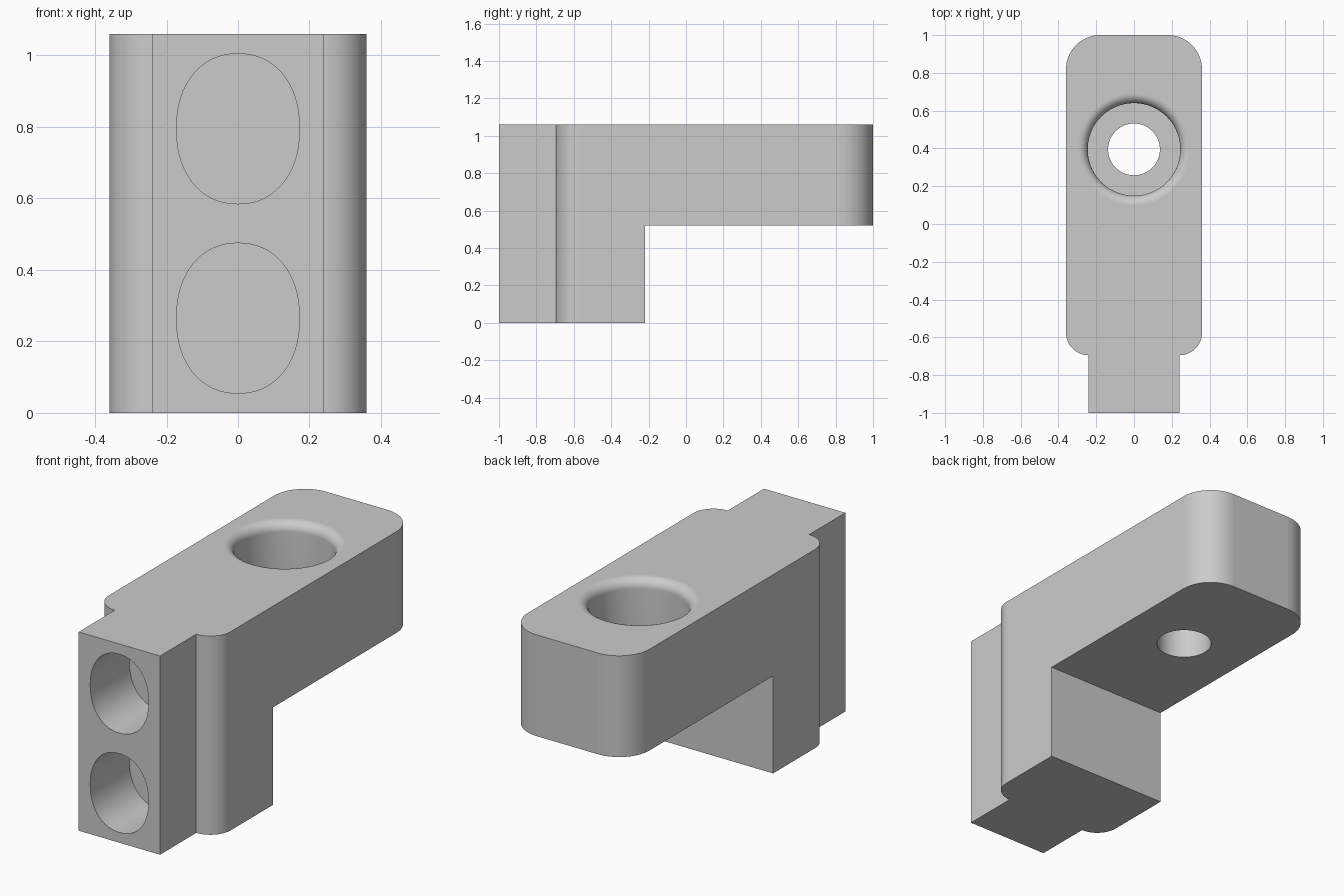
import bpy, bmesh
from math import sin, cos, pi, copysign
from mathutils import Vector

old = bpy.data.objects.get("Cube")
if old:
    bpy.data.objects.remove(old, do_unlink=True)

HEIGHT = 1.06
grey = bpy.data.materials.new("plain_grey")
grey.use_nodes = True
grey.diffuse_color = (0.6, 0.6, 0.6, 1)
grey.node_tree.nodes["Principled BSDF"].inputs["Base Color"].default_value = (0.6, 0.6, 0.6, 1)


def finish(name, bm):
    bmesh.ops.recalc_face_normals(bm, faces=bm.faces)
    mesh = bpy.data.meshes.new(name)
    bm.to_mesh(mesh)
    bm.free()
    mesh.materials.append(grey)
    obj = bpy.data.objects.new(name, mesh)
    bpy.context.collection.objects.link(obj)
    return obj


def prism(name, points, direction):
    """Extrude a closed 3D outline along a direction."""
    bm = bmesh.new()
    face = bm.faces.new([bm.verts.new(p) for p in points])
    result = bmesh.ops.extrude_face_region(bm, geom=[face], use_keep_orig=True)
    verts = [g for g in result["geom"] if isinstance(g, bmesh.types.BMVert)]
    bmesh.ops.translate(bm, verts=verts, vec=direction)
    return finish(name, bm)


def arc(cx, cy, r, start, end, steps=14):
    angles = [start + (end - start) * i / steps for i in range(steps + 1)]
    return [(cx + r * cos(a), cy + r * sin(a)) for a in angles]


def lathe(name, profile, centre_y, steps=72):
    """Spin an (r, z) profile about a vertical axis and cap its ends."""
    bm = bmesh.new()
    rings = [[bm.verts.new((r * cos(2 * pi * i / steps),
                            centre_y + r * sin(2 * pi * i / steps), z))
              for i in range(steps)] for r, z in profile]
    for a, b in zip(rings, rings[1:]):
        for i in range(steps):
            j = (i + 1) % steps
            bm.faces.new((a[i], a[j], b[j], b[i]))
    bm.faces.new(rings[0])
    bm.faces.new(rings[-1])
    return finish(name, bm)


# Bracket body: narrow front tongue, rounded shoulders and rounded back end
half = [(0.24, -1)] + arc(0.24, -0.575, 0.12, -pi / 2, 0) + arc(0.18, 0.82, 0.18, 0, pi / 2)
outline = half + [(-x, y) for x, y in reversed(half)]
body = prism("bracket_body", [(x, y, 0) for x, y in outline], Vector((0, 0, HEIGHT)))

# Space under the overhanging arm
step = prism("step_cutter", [(-1, -0.22, -0.5), (1, -0.22, -0.5), (1, -0.22, 0.52), (-1, -0.22, 0.52)],
             Vector((0, 2, 0)))

# Counterbored bolt hole with a rounded rim
rim = arc(0.295, HEIGHT - 0.05, 0.05, pi, pi / 2, 10)
bore = lathe("bolt_hole_cutter",
             [(0.137, 0.3), (0.137, 0.81), (0.245, 0.81)] + rim + [(0.297, HEIGHT + 0.1)], 0.395)


# Two oval pockets in the front
def oval(z, steps=64):
    points = []
    for i in range(steps):
        c, s = cos(2 * pi * i / steps), sin(2 * pi * i / steps)
        points.append((0.172 * copysign(abs(c) ** 0.92, c), -1.2,
                       z + 0.21 * copysign(abs(s) ** 0.92, s)))
    return points


pockets = [prism("pocket_cutter", oval(z), Vector((0, 0.53, 0))) for z in (0.265, 0.795)]

# Cut everything out of the body
bpy.ops.object.select_all(action="DESELECT")
bpy.context.view_layer.objects.active = body
body.select_set(True)
for cutter in [step, bore] + pockets:
    cutter.hide_render = True
    mod = body.modifiers.new("cut", "BOOLEAN")
    mod.operation = "DIFFERENCE"
    mod.solver = "EXACT"
    mod.object = cutter
    bpy.ops.object.modifier_apply(modifier=mod.name)
    bpy.data.objects.remove(cutter, do_unlink=True)

# Smooth the curved walls, keep the large planes flat
bpy.ops.object.shade_smooth_by_angle(angle=pi / 6)
for poly in body.data.polygons:
    if poly.area > 0.05 and max(abs(c) for c in poly.normal) > 0.999:
        poly.use_smooth = False
